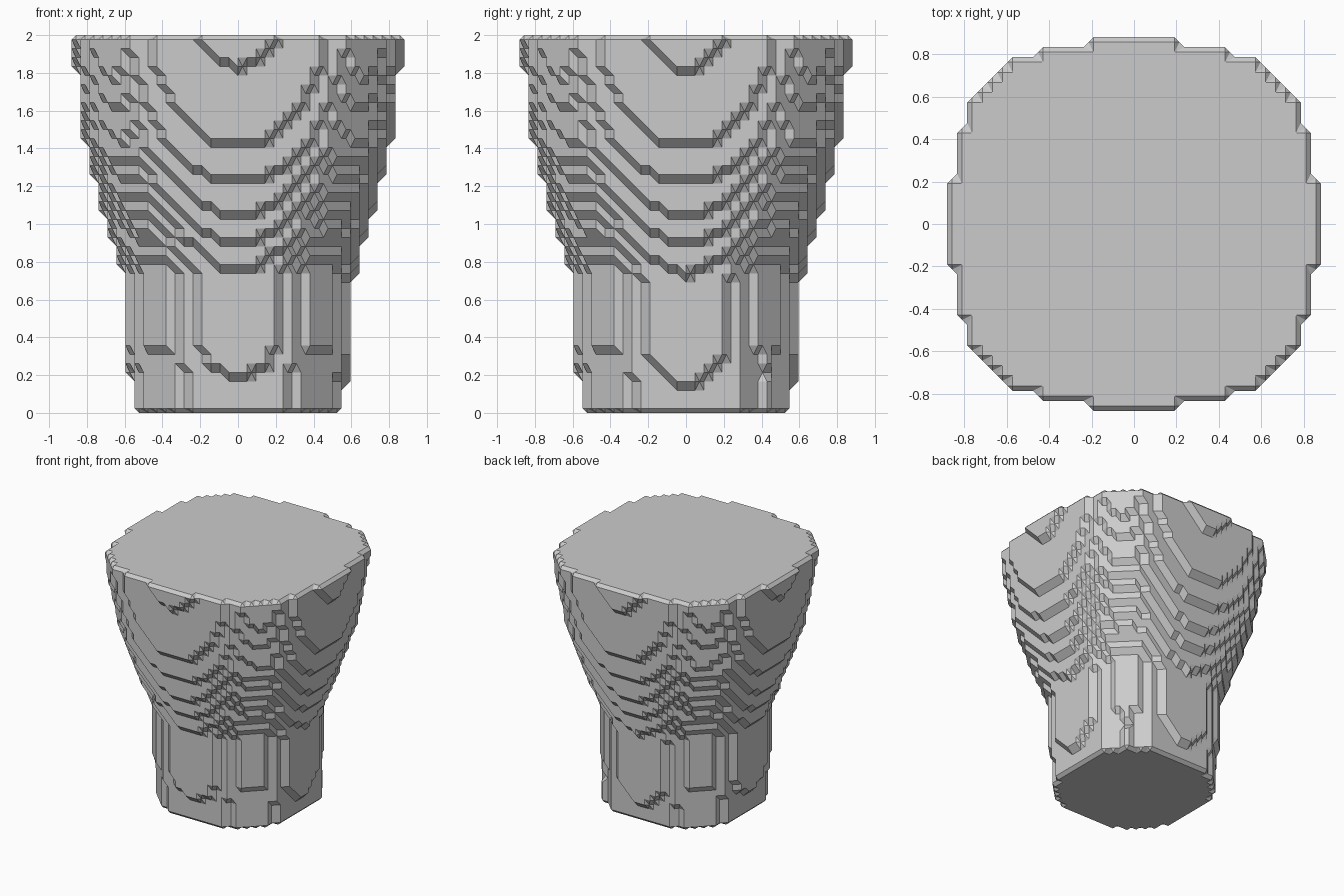
import bpy
import bmesh
from itertools import product
from math import radians

cube = bpy.data.objects.get("Cube")
if cube:
    bpy.data.objects.remove(cube, do_unlink=True)

LAYERS = 42
STEP = 2 / LAYERS
REACH = 20

# Side profile: (layer, radius in steps)
RADIUS = [(0, 11.85), (2, 11.93), (3.5, 12), (6, 12.68), (7, 12.9), (14, 12.9),
          (15.2, 13), (18.6, 14), (21.6, 15), (25.2, 16), (29.2, 17),
          (37, 17.9), (38, 18.005), (41, 18.07)]
# Section shape: (layer, exponent), 2 is round and 3 is squarer
SQUARENESS = [(0, 2.5), (3, 2.4), (6, 2), (15, 2), (41, 3)]


def sample(points, t):
    for (a, u), (b, v) in zip(points, points[1:]):
        if t <= b:
            return u + (v - u) * (t - a) / (b - a)
    return points[-1][1]


def build_solid():
    """Stepped grid points that lie inside the flared body."""
    solid = set()
    for k in range(LAYERS):
        r, p = sample(RADIUS, k), sample(SQUARENESS, k)
        lean = 0.06 * (1 - k / (LAYERS - 1))
        for i, j in product(range(-REACH, REACH + 1), repeat=2):
            if abs(i - lean) ** p + abs(j - lean) ** p <= r ** p:
                solid.add((i, j, k))
    return solid


def cell_faces():
    """The six sides of a grid cell, each as a ring of corners."""
    sides = []
    for axis, side in product(range(3), range(2)):
        ring = []
        for u, v in ((0, 0), (1, 0), (1, 1), (0, 1)):
            corner = [u, v]
            corner.insert(axis, side)
            ring.append(tuple(corner))
        sides.append(ring)
    return sides


def add(a, b):
    return tuple(m + n for m, n in zip(a, b))


def cell_loops(cell, solid, sides):
    """Closed loops of edge midpoints that part inside from outside."""
    links = {}

    def link(a, b):
        links.setdefault(a, []).append(b)
        links.setdefault(b, []).append(a)

    for side in sides:
        ring = [add(cell, c) for c in side]
        inside = [c in solid for c in ring]
        mids = [add(ring[n], ring[(n + 1) % 4]) for n in range(4)]
        cut = [mids[n] for n in range(4) if inside[n] != inside[(n + 1) % 4]]
        if len(cut) == 2:
            link(*cut)
        elif len(cut) == 4:
            for n in range(4):
                if inside[n]:
                    link(mids[n - 1], mids[n])
    loops = []
    while links:
        start = next(iter(links))
        loop, here, last = [], start, None
        while here in links:
            loop.append(here)
            a, b = links.pop(here)
            here, last = (b if a == last else a), here
        loops.append(loop)
    return loops


# Chamfered stepped surface
solid = build_solid()
sides = cell_faces()
corners = list(product((0, 1), repeat=3))
bm = bmesh.new()
verts = {}


def vert(key):
    if key not in verts:
        x, y, z = (c / 2 * STEP for c in key)
        verts[key] = bm.verts.new((x, y, z + STEP / 2))
    return verts[key]


span = range(-REACH, REACH)
for cell in product(span, span, range(-1, LAYERS)):
    count = sum(add(cell, c) in solid for c in corners)
    if 0 < count < 8:
        for loop in cell_loops(cell, solid, sides):
            bm.faces.new([vert(key) for key in loop])

bmesh.ops.triangulate(bm, faces=bm.faces[:])
bmesh.ops.recalc_face_normals(bm, faces=bm.faces[:])
bmesh.ops.dissolve_limit(bm, angle_limit=radians(1), verts=bm.verts[:], edges=bm.edges[:])

mesh = bpy.data.meshes.new("stepped_flared_body")
bm.to_mesh(mesh)
bm.free()
body = bpy.data.objects.new("stepped_flared_body", mesh)
bpy.context.collection.objects.link(body)

# Plain grey finish
grey = bpy.data.materials.new("plain_grey")
grey.use_nodes = True
colour = (0.6, 0.6, 0.6, 1)
grey.diffuse_color = colour
grey.node_tree.nodes["Principled BSDF"].inputs["Base Color"].default_value = colour
mesh.materials.append(grey)
